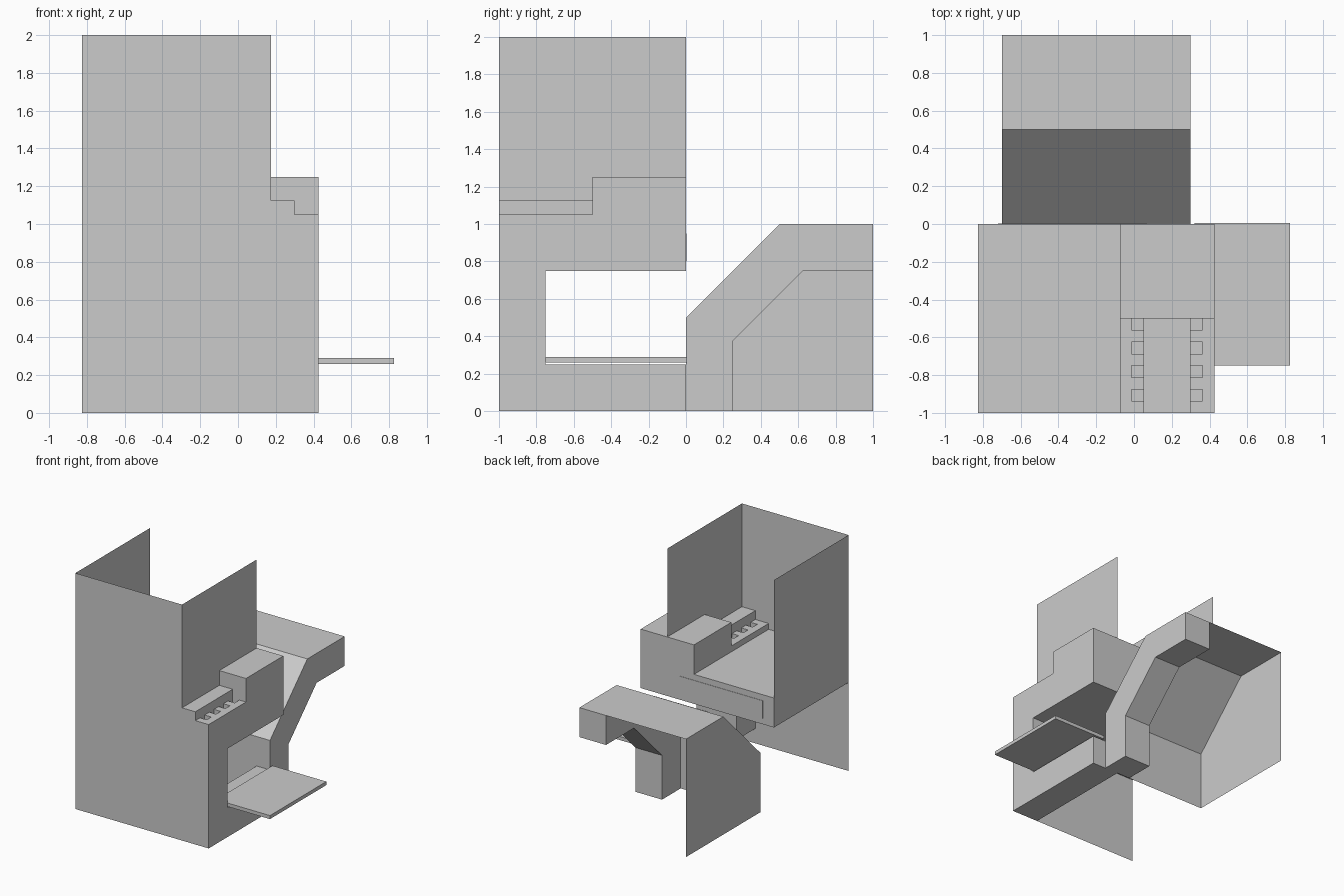
import bpy, bmesh
from mathutils import Vector

if "Cube" in bpy.data.objects:
    bpy.data.objects.remove(bpy.data.objects["Cube"])

LEFT, RIGHT, STEP = -0.825, 0.425, 0.175   # cabinet sides, upper right wall
IN_L, IN_R, CON = 0.05, 0.30, -0.075       # rail edges, console left side


def finish(name, bm):
    mesh = bpy.data.meshes.new(name)
    bm.to_mesh(mesh)
    bm.free()
    ob = bpy.data.objects.new(name, mesh)
    bpy.context.collection.objects.link(ob)
    return ob


def sheet(bm, axis, pos, pts, sign):
    """Flat outline on the plane axis=pos, facing sign along that axis."""
    i = "xyz".index(axis)
    verts = []
    for p in pts:
        c = list(p)
        c.insert(i, pos)
        verts.append(bm.verts.new(c))
    f = bm.faces.new(verts)
    f.normal_update()
    if f.normal[i] * sign < 0:
        f.normal_flip()


def rect(a0, a1, b0, b1):
    return [(a0, b0), (a1, b0), (a1, b1), (a0, b1)]


def box(bm, x0, x1, y0, y1, z0, z1, skip="", inward=False):
    """Box; skip lists sides to leave open, such as '-y +z'."""
    lo, hi = (x0, y0, z0), (x1, y1, z1)
    for i, a in enumerate("xyz"):
        j, k = [n for n in range(3) if n != i]
        for s, pos in ((-1, lo[i]), (1, hi[i])):
            if ("-" if s < 0 else "+") + a not in skip:
                sheet(bm, a, pos, rect(lo[j], hi[j], lo[k], hi[k]), -s if inward else s)


def extrude_x(bm, pts, x0, x1, closed):
    """Profile of (y, z) points drawn out along x."""
    n = len(pts)
    a = [bm.verts.new((x0, *p)) for p in pts]
    b = [bm.verts.new((x1, *p)) for p in pts]
    for i in range(n if closed else n - 1):
        j = (i + 1) % n
        bm.faces.new((a[i], a[j], b[j], b[i]))
    if closed:
        bm.faces.new(a)
        bm.faces.new(b)
        bmesh.ops.recalc_face_normals(bm, faces=bm.faces)


# front panel with stepped right shoulder
bm = bmesh.new()
sheet(bm, "y", -1, [(LEFT, 0), (RIGHT, 0), (RIGHT, 1.05), (IN_R, 1.05),
                    (IN_R, 1.125), (STEP, 1.125), (STEP, 2), (LEFT, 2)], -1)
finish("front_panel", bm)

# upper side walls
bm = bmesh.new()
sheet(bm, "x", LEFT, rect(-1, 0, 0.75, 2), -1)
finish("left_wall", bm)
bm = bmesh.new()
sheet(bm, "x", STEP, [(-1, 1.125), (-0.5, 1.125), (-0.5, 1.25), (0, 1.25), (0, 2), (-1, 2)], 1)
finish("right_wall", bm)

# right side with the tray opening
bm = bmesh.new()
sheet(bm, "x", RIGHT, [(-1, 0), (0, 0), (0, 0.25), (-0.75, 0.25), (-0.75, 0.75),
                       (0, 0.75), (0, 1.25), (-0.5, 1.25), (-0.5, 1.05), (-1, 1.05)], 1)
finish("right_side", bm)

# cabinet body: deck, underside and back
bm = bmesh.new()
sheet(bm, "z", 1, rect(LEFT, CON, -1, 0), 1)
sheet(bm, "z", 0.75, [(LEFT, -1), (IN_L, -1), (IN_L, -0.75), (RIGHT, -0.75), (RIGHT, 0), (LEFT, 0)], -1)
sheet(bm, "y", 0, [(LEFT, 0.75), (RIGHT, 0.75), (RIGHT, 1.25), (CON, 1.25), (CON, 1), (LEFT, 1)], 1)
finish("cabinet_body", bm)

# console: rear block and raised middle rail
bm = bmesh.new()
box(bm, CON, RIGHT, -0.5, 0, 1, 1.25, "+x -z +y")
finish("console_block", bm)
bm = bmesh.new()
box(bm, IN_L, IN_R, -1, -0.5, 1.05, 1.125, "-y +y -z")
sheet(bm, "y", -1, rect(IN_L, STEP, 1.05, 1.125), -1)
finish("console_rail", bm)

# low ledges beside the rail, each with four small pits
for side, s in (("left", -1), ("right", 1)):
    bm = bmesh.new()
    inner, pit, outer = (STEP + s * d for d in (0.125, 0.1875, 0.25))
    outline = [(outer, -1), (outer, -0.5)]
    for i in range(4):
        y = -0.5 - 0.125 * i
        outline += [(pit, y), (pit, y - 0.0625), (inner, y - 0.0625), (inner, y - 0.125)]
        box(bm, min(inner, pit), max(inner, pit), y - 0.0625, y, 1.0, 1.05, "+z", True)
    sheet(bm, "z", 1.05, outline, 1)
    if s < 0:
        sheet(bm, "x", outer, rect(-1, -0.5, 1, 1.05), -1)
    finish(side + "_ledge", bm)

# column and base framing the opening
bm = bmesh.new()
box(bm, IN_L, RIGHT, -1, -0.75, 0.125, 0.75, "-y +x +z")
finish("opening_column", bm)
bm = bmesh.new()
box(bm, STEP, RIGHT, -1, 0, 0, 0.25, "-y +x")
finish("opening_base", bm)

# tray sticking out of the opening
bm = bmesh.new()
box(bm, 0.32, 0.825, -0.75, 0.005, 0.26, 0.29)
finish("tray", bm)

# thin plate on the back
bm = bmesh.new()
box(bm, -0.72, 0.07, 0, 0.003, 0.8, 0.95, "-y")
finish("back_plate", bm)

# sloped rear chute: bent sheet, thick right rib, full left side
slope = [(0, 0), (0, 0.5), (0.5, 1), (1, 1)]
bm = bmesh.new()
extrude_x(bm, slope, -0.7, IN_L, False)
finish("chute_sheet", bm)
bm = bmesh.new()
extrude_x(bm, slope + [(1, 0.75), (0.625, 0.75), (0.25, 0.375), (0.25, 0)], IN_L, IN_R, True)
finish("chute_rib", bm)
bm = bmesh.new()
sheet(bm, "x", -0.7, slope + [(1, 0)], -1)
finish("chute_side", bm)
